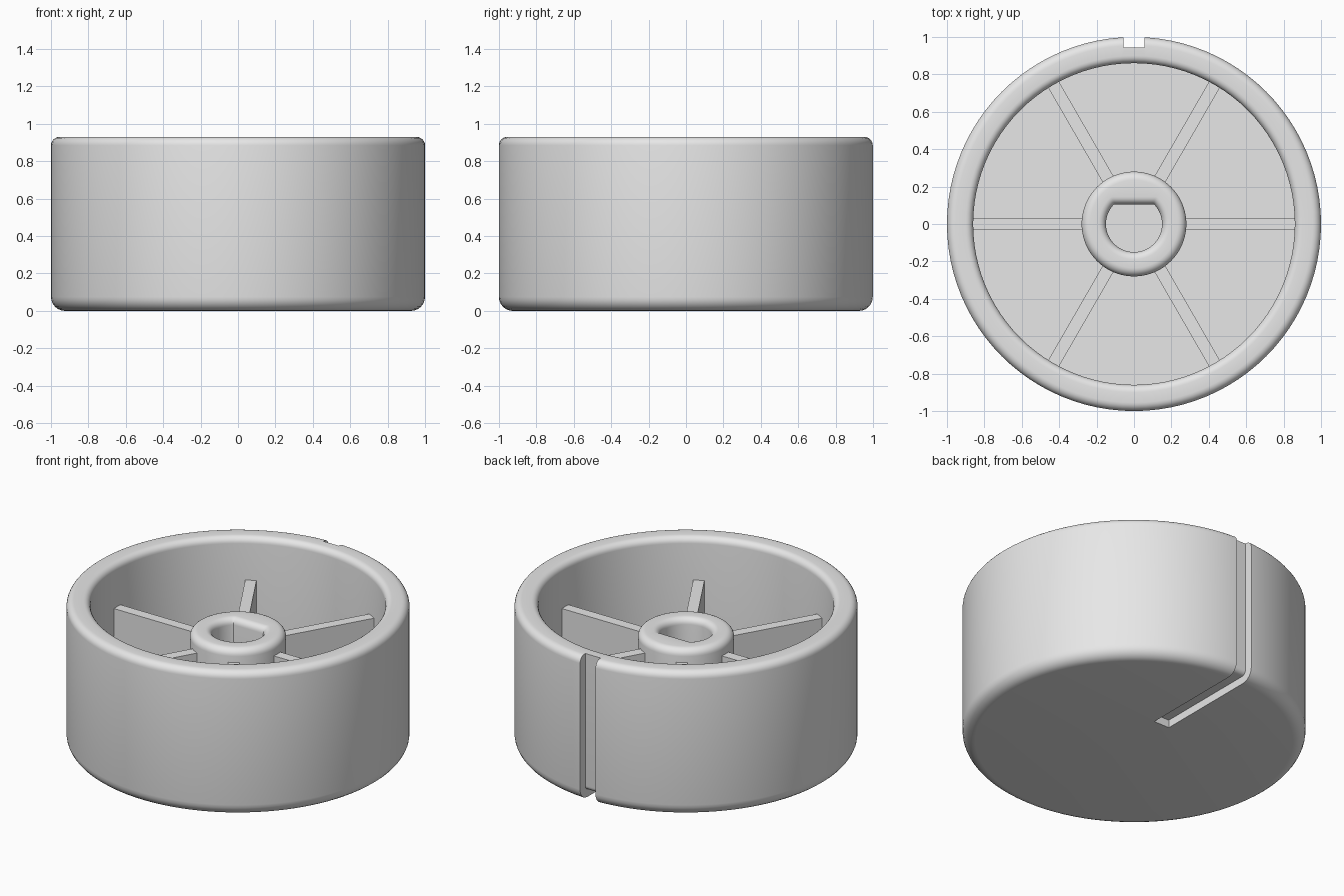
import bpy, bmesh
from math import sin, cos, pi, radians

old = bpy.data.objects.get("Cube")
if old:
    bpy.data.objects.remove(old, do_unlink=True)

SEGS = 96
HEIGHT, FLOOR = 0.93, 0.14
RIB_TOP, HUB_TOP = 0.655, 0.74
HOLE_R, HOLE_FLAT = 0.15, 0.105

grey = bpy.data.materials.new("plain grey")
grey.use_nodes = True
grey.diffuse_color = (0.8, 0.8, 0.8, 1)
grey.node_tree.nodes["Principled BSDF"].inputs["Base Color"].default_value = (0.8, 0.8, 0.8, 1)


def make_object(name, bm):
    bmesh.ops.recalc_face_normals(bm, faces=bm.faces)
    mesh = bpy.data.meshes.new(name)
    bm.to_mesh(mesh)
    bm.free()
    mesh.materials.append(grey)
    obj = bpy.data.objects.new(name, mesh)
    bpy.context.collection.objects.link(obj)
    return obj


def select_only(obj):
    bpy.ops.object.select_all(action='DESELECT')
    obj.select_set(True)
    bpy.context.view_layer.objects.active = obj


def fillet(cr, cz, radius, start, end, steps=6):
    """Points of a rounded corner about the centre (cr, cz)."""
    angles = [radians(start + (end - start) * i / steps) for i in range(steps + 1)]
    return [(cr + radius * cos(a), cz + radius * sin(a)) for a in angles]


# Knob body: cup wall, floor and hub as one turned profile
outline = fillet(0.925, 0.075, 0.075, -90, 0)
outline += fillet(0.955, HEIGHT - 0.045, 0.045, 0, 90)
outline += fillet(0.90, HEIGHT - 0.04, 0.04, 90, 180)
outline += [(0.86, FLOOR), (0.28, FLOOR)]
outline += fillet(0.235, HUB_TOP - 0.045, 0.045, 0, 90)
rings = [(r, z, r) for r, z in outline]

# Blind shaft hole with one flat side
bore = fillet(HOLE_R + 0.04, HUB_TOP - 0.04, 0.04, 90, 180) + [(HOLE_R, FLOOR)]
rings += [(r, z, HOLE_FLAT + r - HOLE_R) for r, z in bore]

bm = bmesh.new()
loops = []
for r, z, flat in rings:
    angles = [2 * pi * i / SEGS for i in range(SEGS)]
    loops.append([bm.verts.new((r * cos(a), min(r * sin(a), flat), z)) for a in angles])
for low, high in zip(loops, loops[1:]):
    for i in range(SEGS):
        j = (i + 1) % SEGS
        bm.faces.new((low[i], low[j], high[j], high[i]))
bm.faces.new(loops[0])
bm.faces.new(loops[-1])
body = make_object("knob_body", bm)

# Pointer groove running down the back and along the underside
side = [(0.25, -0.1), (0.25, 0.05)]
side += fillet(0.915, 0.08, 0.03, -90, 0)
side += [(0.945, 1.1), (1.1, 1.1), (1.1, -0.1)]
bm = bmesh.new()
face = bm.faces.new([bm.verts.new((-0.055, y, z)) for y, z in side])
moved = bmesh.ops.extrude_face_region(bm, geom=[face])["geom"]
bmesh.ops.translate(bm, vec=(0.11, 0, 0),
                    verts=[v for v in moved if isinstance(v, bmesh.types.BMVert)])
cutter = make_object("groove_cutter", bm)
cutter.hide_render = True

cut = body.modifiers.new("groove", 'BOOLEAN')
cut.operation = 'DIFFERENCE'
cut.solver = 'EXACT'
cut.object = cutter
select_only(body)
bpy.ops.object.modifier_apply(modifier=cut.name)
bpy.data.objects.remove(cutter, do_unlink=True)
select_only(body)
bpy.ops.object.shade_smooth_by_angle(angle=radians(30))

# Six ribs joining the hub to the wall
for k in range(6):
    bm = bmesh.new()
    bmesh.ops.create_cube(bm, size=1)
    bmesh.ops.scale(bm, vec=(0.61, 0.066, RIB_TOP - FLOOR + 0.02), verts=bm.verts)
    bmesh.ops.translate(bm, vec=(0.57, 0, (RIB_TOP + FLOOR - 0.02) / 2), verts=bm.verts)
    rib = make_object(f"rib_{k + 1}", bm)
    rib.rotation_euler.z = k * pi / 3
